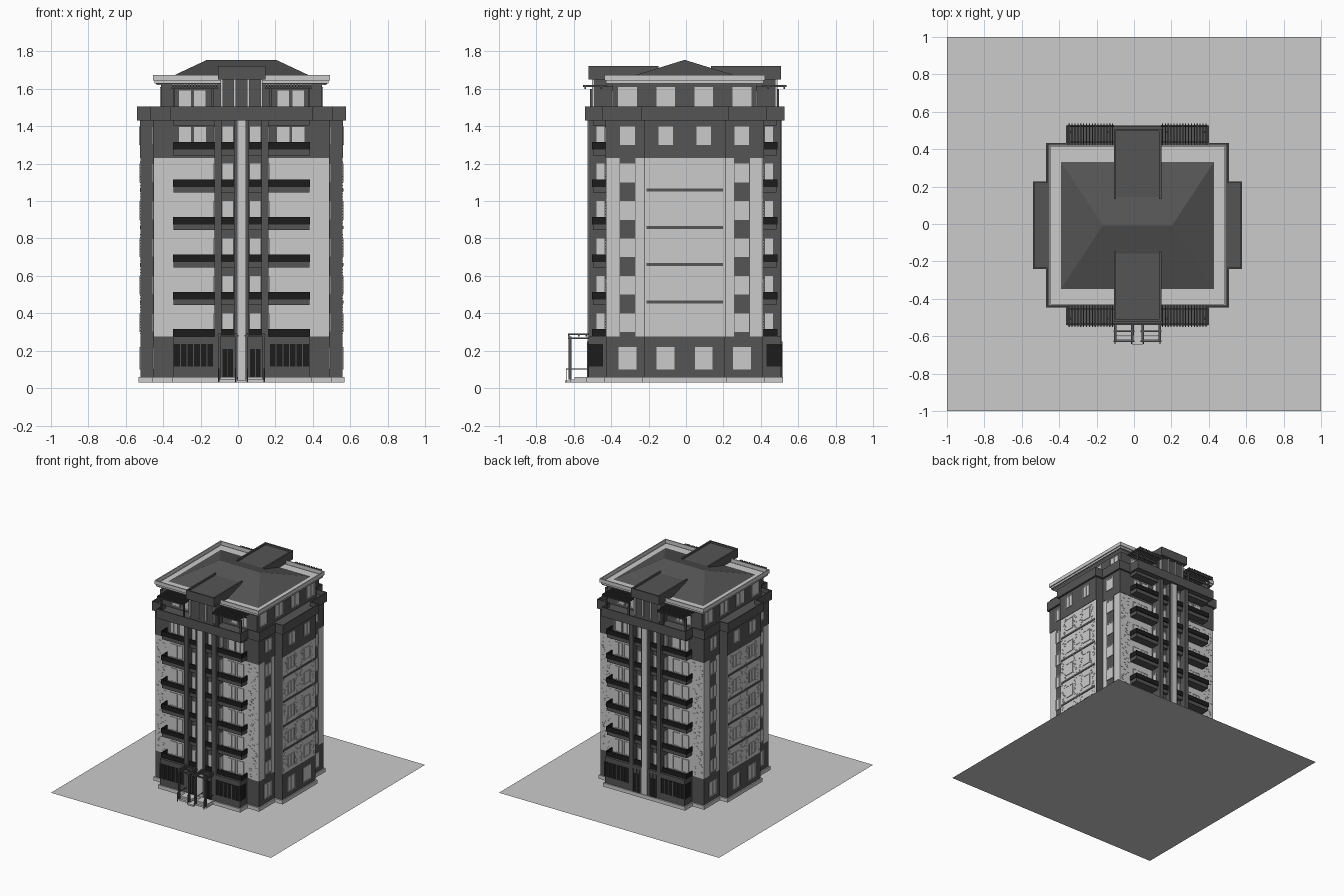
import bpy, bmesh, random
from mathutils import Matrix

if "Cube" in bpy.data.objects:
    bpy.data.objects.remove(bpy.data.objects["Cube"])

random.seed(4)
CX, CY = 0.019, -0.007            # tower centre
FLOORS = [0.2 * k for k in range(6)]


def material(name, v):
    m = bpy.data.materials.new(name)
    m.diffuse_color = (v, v, v, 1)
    m.use_nodes = True
    m.node_tree.nodes["Principled BSDF"].inputs["Base Color"].default_value = m.diffuse_color
    return m


DARK, LIGHT = material("dark_render", 0.09), material("light_brick", 0.55)
BLACK, PALE = material("black_metal", 0.012), material("pale_trim", 0.7)
parts = {}


def box(name, mat, x0, x1, y0, y1, z0, z1, mirror=(True, True, False)):
    """Add a box to a named part (modelled in the front right quarter)."""
    bm = parts.setdefault(name, (bmesh.new(), mat, mirror))[0]
    m = Matrix.Translation(((x0 + x1) / 2, (y0 + y1) / 2, (z0 + z1) / 2)) @ \
        Matrix.Diagonal((abs(x1 - x0), abs(y1 - y0), abs(z1 - z0), 1))
    bmesh.ops.create_cube(bm, size=1, matrix=m)


def finish(name, bm, mat, mirror=None):
    me = bpy.data.meshes.new(name)
    bmesh.ops.recalc_face_normals(bm, faces=bm.faces)
    bm.to_mesh(me)
    bm.free()
    ob = bpy.data.objects.new(name, me)
    bpy.context.collection.objects.link(ob)
    if mat:
        me.materials.append(mat)
    ob.location = (CX, CY, 0)
    if mirror:
        ob.modifiers.new("mirror", 'MIRROR').use_axis = mirror
    return ob


def prism(name, mat, quarter, z0, z1, d=0.0, tray=0.0, rim=0.012):
    """Extrude a doubly symmetric plan; grow it by d and sink the top for a parapet."""
    q = [(x + d if x else 0, y + d if y else 0) for x, y in quarter]
    q = [p for p in q if p[0] and p[1]]
    pts = q + [(-x, y) for x, y in q[::-1]] + [(-x, -y) for x, y in q] + [(x, -y) for x, y in q[::-1]]
    bm = bmesh.new()
    f = bm.faces.new([bm.verts.new((x, y, z0)) for x, y in pts])
    ext = bmesh.ops.extrude_face_region(bm, geom=[f])['geom']
    bmesh.ops.translate(bm, vec=(0, 0, z1 - z0), verts=[e for e in ext if isinstance(e, bmesh.types.BMVert)])
    bmesh.ops.recalc_face_normals(bm, faces=bm.faces)
    if tray:
        top = [g for g in bm.faces if g.normal.z > 0.9]
        bmesh.ops.inset_region(bm, faces=top, thickness=rim)
        ring = bmesh.ops.extrude_face_region(bm, geom=top)['geom']
        bmesh.ops.delete(bm, geom=top, context='FACES')
        bmesh.ops.translate(bm, vec=(0, 0, -tray), verts=[e for e in ring if isinstance(e, bmesh.types.BMVert)])
    return finish(name, bm, mat)


def window(name, side, c, plane, z, w, h, panes=2):
    """Framed window on a front (-y) or side (+x) wall."""
    def bar(n, m, u0, u1, z0, z1, t):
        if side:
            box(n, m, plane - 0.004, plane + t, u0, u1, z0, z1)
        else:
            box(n, m, u0, u1, -plane - t, -plane + 0.004, z0, z1)
    a, b, f = c - w / 2, c + w / 2, 0.005
    bar(name + "_glass", PALE, a, b, z, z + h, 0.002)
    for i in range(panes + 1):
        u = a + (w - f) * i / panes
        bar(name + "_frames", LIGHT, u, u + f, z, z + h, 0.005)
    for v in (z, z + h - f):
        bar(name + "_frames", LIGHT, a, b, v, v + f, 0.005)


# ground sheet
bm = bmesh.new()
bmesh.ops.create_grid(bm, x_segments=1, y_segments=1, size=1)
finish("site_plane", bm, None).location = (0, 0, 0)

# main masses
core = [(.54, .215), (.47, .215), (.47, .42)]
full = core + [(.363, .42), (.363, .515)]
prism("plinth", PALE, full, .03, .06, .01)
prism("ground_storey", DARK, full, .06, .275)
prism("brick_core", LIGHT, core, .27, 1.235)
prism("top_storey", DARK, core, 1.23, 1.44, .003)
prism("parapet_band", DARK, full, 1.43, 1.505, .019, tray=.035)
prism("penthouse", DARK, [(.43, .385)], 1.46, 1.63)
prism("eave_soffit", LIGHT, [(.455, .41)], 1.62, 1.65)
prism("eave_gutter", LIGHT, [(.473, .429)], 1.645, 1.675, tray=.045)

# hipped roof inside the gutter
bm = bmesh.new()
c = [bm.verts.new((x, y, 1.625)) for x, y in ((-.462, -.42), (.462, -.42), (.462, .42), (-.462, .42))]
r = [bm.verts.new((x, 0, 1.755)) for x in (-.185, .185)]
for f in ((c[0], c[1], r[1], r[0]), (c[1], c[2], r[1]), (c[2], c[3], r[0], r[1]), (c[3], c[0], r[0]), c[::-1]):
    bm.faces.new(f)
finish("hip_roof", bm, DARK)

# attic blocks front and back
box("attic_bay", DARK, 0, .113, -.485, -.38, 1.46, 1.66)
box("attic_block", DARK, 0, .125, -.512, -.1, 1.65, 1.708)
box("attic_rim", DARK, .115, .127, -.515, -.14, 1.65, 1.722)
box("attic_rim", DARK, 0, .127, -.515, -.503, 1.65, 1.722)
for x in (.03, .1):
    box("attic_pilasters", LIGHT, x, x + .012, -.495, -.48, 1.5, 1.65)

# pergolas
for y in (-.535, -.45):
    box("pergola_beams", DARK, .125, .375, y, y + .008, 1.598, 1.61)
for i in range(16):
    x = .13 + i * .0155
    box("pergola_slats", DARK, x, x + .006, -.545, -.385, 1.61, 1.62)
box("pergola_posts", DARK, .355, .367, -.505, -.493, 1.47, 1.6)
box("pergola_posts", DARK, .15, .162, -.505, -.493, 1.47, 1.6)

# side walls: dark returns, window strips, string courses
box("bay_returns", DARK, .465, .538, -.218, -.2, .27, 1.235)
box("window_strips", DARK, .46, .473, -.349, -.263, .27, 1.235)
for z in (.46, .66, .86, 1.06):
    box("string_courses", DARK, .53, .544, -.205, 0, z - .008, z + .008)

for u, plane, top in ((-.306, .47, .473), (-.102, .54, .543)):
    window("ground_window", 1, u, plane, .1, .095, .12)
    for k in FLOORS:
        window("side_window", 1, u, top if k > .9 or plane < .5 else plane, .3 + k, .078, .1)
    window("penthouse_side_window", 1, u, .43, 1.5, .1, .11)
for u in (.303, .223):
    window("penthouse_front_window", 0, u, .385, 1.49, .063, .1)

# central front strip
box("dividing_wall", DARK, .107, .145, -.515, -.41, .27, 1.44)
box("stair_wall", DARK, 0, .11, -.465, -.41, .27, 1.44)
box("inner_pilaster", DARK, .025, .04, -.507, -.46, .27, 1.44)
box("centre_column", LIGHT, 0, .025, -.519, -.46, .06, 1.44)

# balconies on each floor
for k in FLOORS:
    z = .275 + k
    box("balcony_slabs", DARK, .14, .363, -.49, -.41, z - .03, z + .006)
    box("balcony_slabs", DARK, .035, .11, -.49, -.46, z - .03, z + .006)
    box("balcony_rails", BLACK, .145, .366, -.496, -.49, z, z + .04)
    box("balcony_rails", BLACK, .36, .366, -.496, -.42, z, z + .04)
    box("balcony_rails", BLACK, .04, .107, -.496, -.49, z, z + .04)
    for u in (.303, .223):
        window("balcony_window", 0, u, .423 if k > .9 else .42, z + .01, .065, .11)
    window("stair_window", 0, .073, .465, z + .01, .056, .115)
    window("recess_window", 1, -.45, .145, z + .02, .042, .105, 1)
box("balcony_lintels", DARK, .14, .363, -.49, -.41, 1.405, 1.44)

# shop glazing and doors
box("shop_glazing", BLACK, .147, .366, -.518, -.5, .115, .235)
box("shop_glazing", BLACK, .35, .366, -.518, -.437, .115, .235)
for i in range(7):
    x = .147 + i * .0355
    box("shop_mullions", DARK, x, x + .005, -.521, -.51, .115, .235)
box("entrance_doors", BLACK, .042, .105, -.518, -.5, .06, .21)
for x in (.042, .072, .101):
    box("door_frames", DARK, x, x + .004, -.522, -.51, .06, .25)

# front entrance steps and canopies
MX = (True, False, False)
box("entrance_landing", PALE, .02, .125, -.59, -.51, .03, .06, MX)
box("entrance_steps", PALE, .02, .125, -.61, -.58, .03, .045, MX)
box("entrance_ramp", PALE, 0, .026, -.64, -.51, .03, .042, MX)
for x in (.022, .113):
    box("canopy_posts", DARK, x, x + .012, -.622, -.604, .045, .275, MX)
    for z in (.262, .283):
        box("canopy_beams", DARK, x, x + .012, -.625, -.51, z, z + .01, MX)
for y in (-.625, -.57, -.53):
    box("canopy_beams", DARK, .015, .128, y, y + .008, .275, .285, MX)
for x in (.03, .118):
    box("hand_rails", DARK, x, x + .004, -.635, -.52, .1, .104, MX)
    box("hand_rails", DARK, x, x + .004, -.635, -.631, .03, .104, MX)

# scattered raised bricks on the light walls
for i in range(60):
    z = .29 + i * .0155
    for u0, u1 in ((.37, .445),):
        x = random.uniform(u0, u1)
        box("raised_bricks", LIGHT, x, x + .018, -.4225, -.418, z, z + .006)
    for u0, u1 in ((-.21, -.16), (-.06, -.02)):
        y = random.uniform(u0, u1)
        box("raised_bricks", LIGHT, .538, .5425, y, y + .016, z, z + .006)

for name, (bm, mat, mirror) in parts.items():
    finish(name, bm, mat, mirror)
